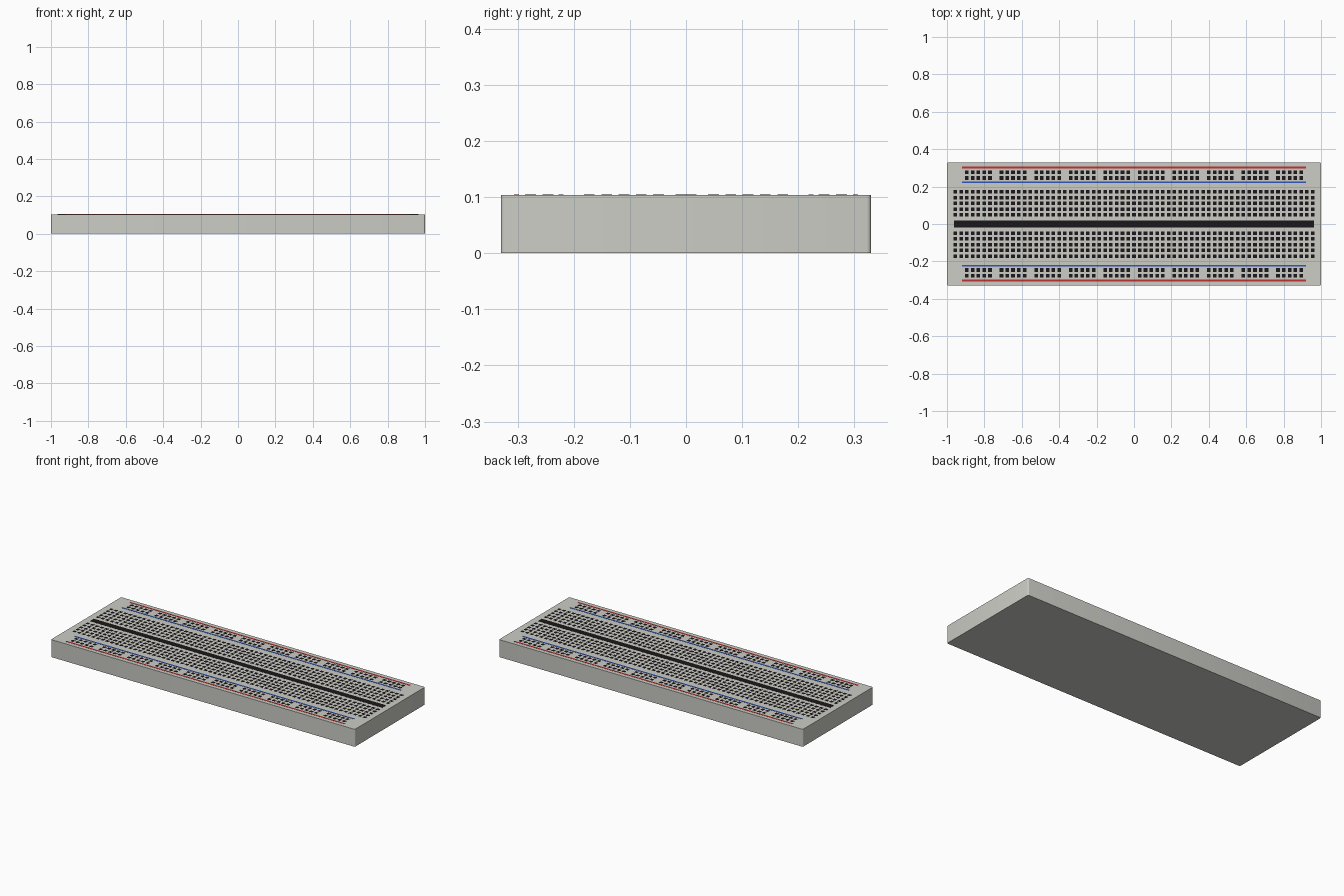
import bpy, bmesh

if "Cube" in bpy.data.objects:
    bpy.data.objects.remove(bpy.data.objects["Cube"])

TOP = 0.104
PITCH = 0.0308


def material(name, rgb):
    m = bpy.data.materials.new(name)
    m.diffuse_color = (*rgb, 1)
    m.use_nodes = True
    m.node_tree.nodes["Principled BSDF"].inputs["Base Color"].default_value = m.diffuse_color
    return m


def add_box(bm, x, y, z0, z1, w, d):
    verts = [bm.verts.new((x + sx * w / 2, y + sy * d / 2, z))
             for z in (z0, z1) for sx, sy in ((-1, -1), (1, -1), (1, 1), (-1, 1))]
    for f in ((3, 2, 1, 0), (4, 5, 6, 7), (0, 1, 5, 4),
              (1, 2, 6, 5), (2, 3, 7, 6), (3, 0, 4, 7)):
        bm.faces.new([verts[i] for i in f])


def finish(bm, name, mat):
    me = bpy.data.meshes.new(name)
    bm.to_mesh(me)
    bm.free()
    ob = bpy.data.objects.new(name, me)
    bpy.context.collection.objects.link(ob)
    me.materials.append(mat)
    return ob


def boxes(name, mat, items, height):
    bm = bmesh.new()
    for x, y, w, d in items:
        add_box(bm, x, y, TOP - 0.002, TOP + height, w, d)
    return finish(bm, name, mat)


plastic = material("plastic", (0.60, 0.61, 0.56))
black = material("black", (0.012, 0.008, 0.010))
red = material("red", (0.55, 0.03, 0.03))
blue = material("blue", (0.03, 0.09, 0.50))

# Slab with small rounded vertical corners
bm = bmesh.new()
add_box(bm, 0, 0, 0, TOP, 2, 0.66)
upright = [e for e in bm.edges if abs(e.verts[0].co.z - e.verts[1].co.z) > 0.01]
bmesh.ops.bevel(bm, geom=upright, offset=0.008, segments=4, profile=0.5, affect='EDGES')
body = finish(bm, "board_body", plastic)
bpy.context.view_layer.objects.active = body
body.select_set(True)
bpy.ops.object.shade_smooth_by_angle()

# Central channel
boxes("centre_channel", black, [(0, 0, 1.926, 0.038)], 0.0003)

# Main contact holes: 63 columns, five rows on each side of the channel
S = 0.019
boxes("terminal_holes", black,
      [((c - 31) * PITCH, side * (0.049 + r * PITCH), S, S)
       for side in (-1, 1) for r in range(5) for c in range(63)], 0.0003)

# Power rail holes: ten groups of five, two rows on each side
boxes("rail_holes", black,
      [((g * 6 + i - 29) * PITCH, side * y, S, S)
       for side in (-1, 1) for y in (0.246, 0.277)
       for g in range(10) for i in range(5)], 0.0003)

# Rail marking lines
boxes("red_rail_lines", red, [(0, s * 0.302, 1.84, 0.009) for s in (-1, 1)], 0.001)
boxes("blue_rail_lines", blue, [(0, s * 0.223, 1.84, 0.009) for s in (-1, 1)], 0.001)
